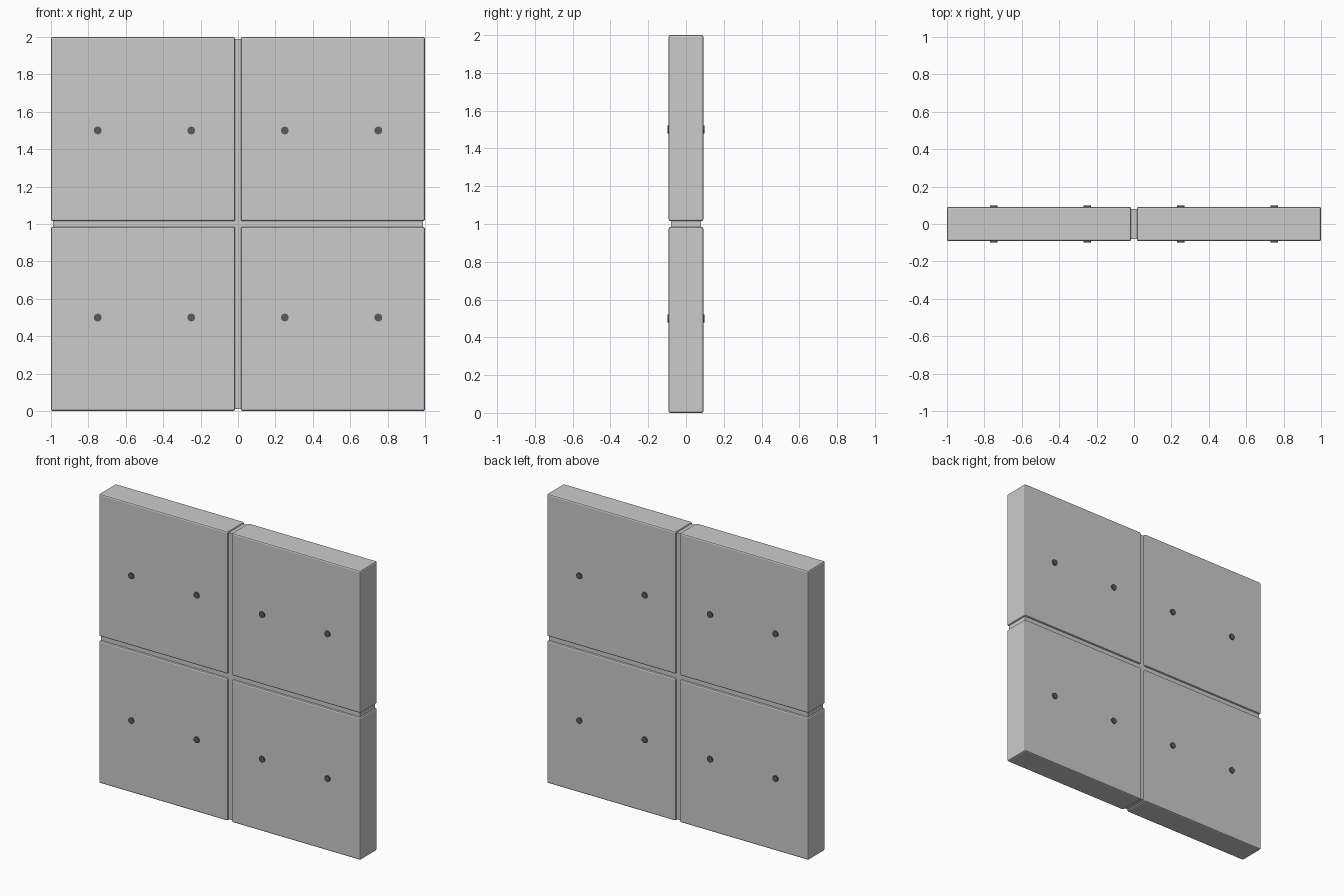
import bpy, math

if "Cube" in bpy.data.objects:
    bpy.data.objects.remove(bpy.data.objects["Cube"])

GAP = 0.015       # half width of the joints
HALF_T = 0.092    # half thickness of a panel

dark = bpy.data.materials.new("dark_grey")
dark.diffuse_color = (0.1, 0.1, 0.1, 1)
dark.use_nodes = True
dark.node_tree.nodes["Principled BSDF"].inputs["Base Color"].default_value = dark.diffuse_color


def box(name, center, size, bevel=0.0):
    bpy.ops.mesh.primitive_cube_add(size=1, location=center)
    ob = bpy.context.object
    ob.name = name
    ob.scale = size
    bpy.ops.object.transform_apply(location=False, rotation=False, scale=True)
    if bevel:
        mod = ob.modifiers.new("bevel", 'BEVEL')
        mod.width = bevel
        mod.segments = 2
    return ob


# recessed core visible in the joints
box("core", (0, 0, 1), (1.98, 0.16, 1.98))

# four bevelled concrete panels
side = 1 - GAP
for col, sx in (("left", -1), ("right", 1)):
    for row, sz in (("lower", -1), ("upper", 1)):
        mid = GAP + side / 2
        box(f"panel_{row}_{col}", (sx * mid, 0, 1 + sz * mid),
            (side, 2 * HALF_T, side), 0.01)

# round tie plugs on both faces
for face, sy in (("front", -1), ("back", 1)):
    for z in (0.5, 1.5):
        for x in (-0.75, -0.25, 0.25, 0.75):
            bpy.ops.mesh.primitive_cylinder_add(
                vertices=16, radius=0.021, depth=0.02,
                location=(x, sy * 0.089, z), rotation=(math.pi / 2, 0, 0))
            plug = bpy.context.object
            plug.name = f"tie_plug_{face}"
            plug.data.materials.append(dark)
            bpy.ops.object.shade_smooth_by_angle()
